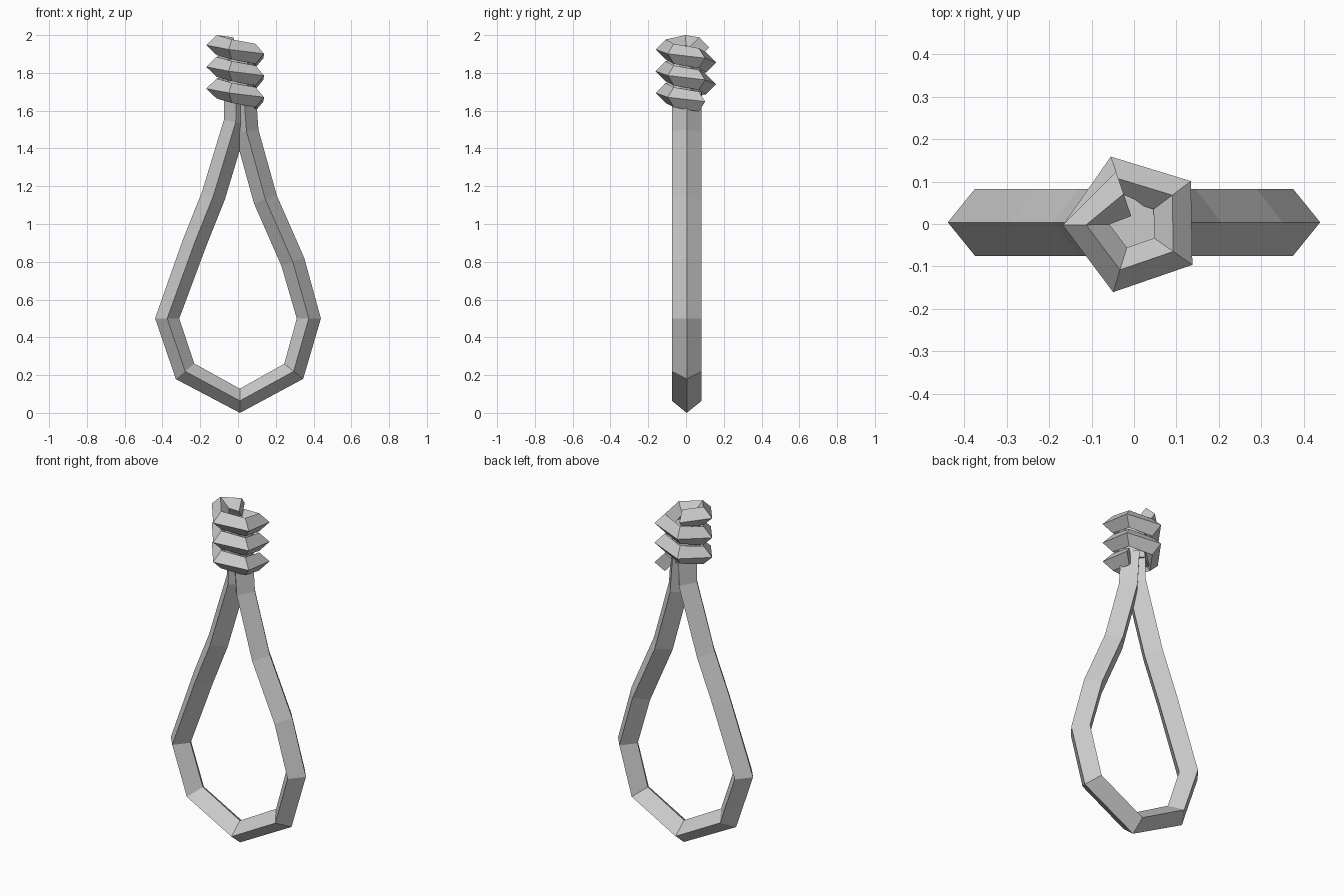
import bpy, bmesh, math
from mathutils import Vector

if "Cube" in bpy.data.objects:
    bpy.data.objects.remove(bpy.data.objects["Cube"])


def sweep(name, rings):
    """Skin a list of four-point rings into a closed flat-faced tube."""
    bm = bmesh.new()
    vs = [[bm.verts.new(p) for p in r] for r in rings]
    for a, b in zip(vs, vs[1:]):
        for i in range(4):
            j = (i + 1) % 4
            bm.faces.new((a[i], a[j], b[j], b[i]))
    bm.faces.new(vs[0])
    bm.faces.new(vs[-1])
    bmesh.ops.recalc_face_normals(bm, faces=bm.faces)
    me = bpy.data.meshes.new(name)
    bm.to_mesh(me)
    bm.free()
    ob = bpy.data.objects.new(name, me)
    bpy.context.collection.objects.link(ob)
    return ob


def diamond(c, side, up):
    return [c + side, c + up, c - side, c - up]


# Hanging loop: diamond section following a path in the x-z plane
path = [(-0.01, 1.7), (-0.012, 1.54), (-0.13, 1.15), (-0.23, 0.9),
        (-0.375, 0.5), (-0.28, 0.22), (0.01, 0.064), (0.295, 0.22),
        (0.375, 0.5), (0.29, 0.8), (0.145, 1.13), (0.045, 1.49), (0.03, 1.7)]
pts = [Vector((x, 0.004, z)) for x, z in path]
rings = []
for i, p in enumerate(pts):
    before = (p - pts[max(i - 1, 0)]).normalized()
    after = (pts[min(i + 1, len(pts) - 1)] - p).normalized()
    t = (before + after).normalized()
    rings.append(diamond(p, Vector((t.z, 0, -t.x)) * 0.064, Vector((0, 0.079, 0))))
sweep("rope_loop", rings)

# Wrapped coil: five segments per turn, tucked in at the top
rings = []
for i in range(-1, 14):
    ang = math.radians(181 + 72 * i)
    radial = Vector((math.cos(ang), math.sin(ang), 0))
    r, z = (0.075, 1.935) if i < 0 else (0.113, 1.947 - 0.023 * i)
    rings.append(diamond(radial * r + Vector((0, 0, z)), radial * 0.055,
                         Vector((0, 0, 0.053))))
sweep("rope_coil", rings)

# Core filling the inside of the coil
bpy.ops.mesh.primitive_cylinder_add(vertices=5, radius=0.085, depth=0.2,
                                    location=(0, 0, 1.77))
bpy.context.object.name = "coil_core"
